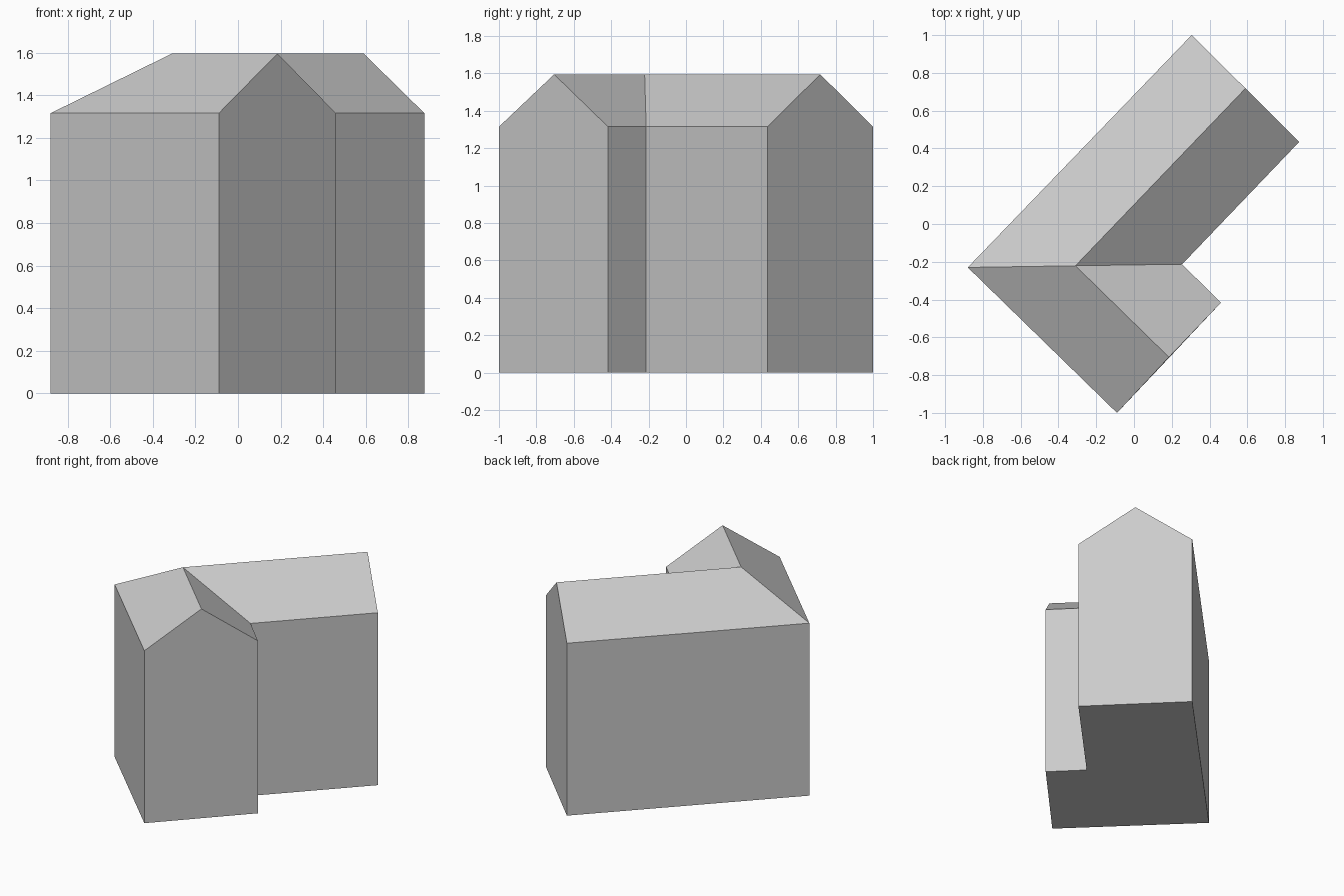
import bpy
import bmesh

cube = bpy.data.objects.get("Cube")
if cube:
    bpy.data.objects.remove(cube, do_unlink=True)

EAVES, RIDGE = 1.315, 1.595

# Plan of the L: outer wall, ridge and inner wall at each station
stations = [
    ((-0.09, -1.0), (0.185, -0.705), (0.46, -0.417)),     # front wing gable
    ((-0.88, -0.23), (-0.31, -0.221), (0.255, -0.213)),   # mitred corner
    ((0.305, 1.0), (0.59, 0.718), (0.875, 0.435)),        # back wing gable
]

grey = bpy.data.materials.new("plain grey")
grey.use_nodes = True
colour = (0.6, 0.6, 0.6, 1.0)
grey.diffuse_color = colour
grey.node_tree.nodes["Principled BSDF"].inputs["Base Color"].default_value = colour


def gable_ring(bm, outer, ridge, inner):
    """House-shaped section standing on the ground."""
    points = [(*outer, 0), (*outer, EAVES), (*ridge, RIDGE),
              (*inner, EAVES), (*inner, 0)]
    return [bm.verts.new(p) for p in points]


# Walls, roof and floor bridged between the sections, with gable ends
bm = bmesh.new()
rings = [gable_ring(bm, *s) for s in stations]
for a, b in zip(rings, rings[1:]):
    for i in range(len(a)):
        j = (i + 1) % len(a)
        bm.faces.new((a[i], a[j], b[j], b[i]))
bm.faces.new(rings[0])
bm.faces.new(rings[-1])
bmesh.ops.recalc_face_normals(bm, faces=bm.faces)

mesh = bpy.data.meshes.new("l_shaped_house")
bm.to_mesh(mesh)
bm.free()
mesh.materials.append(grey)
house = bpy.data.objects.new("l_shaped_house", mesh)
bpy.context.collection.objects.link(house)
